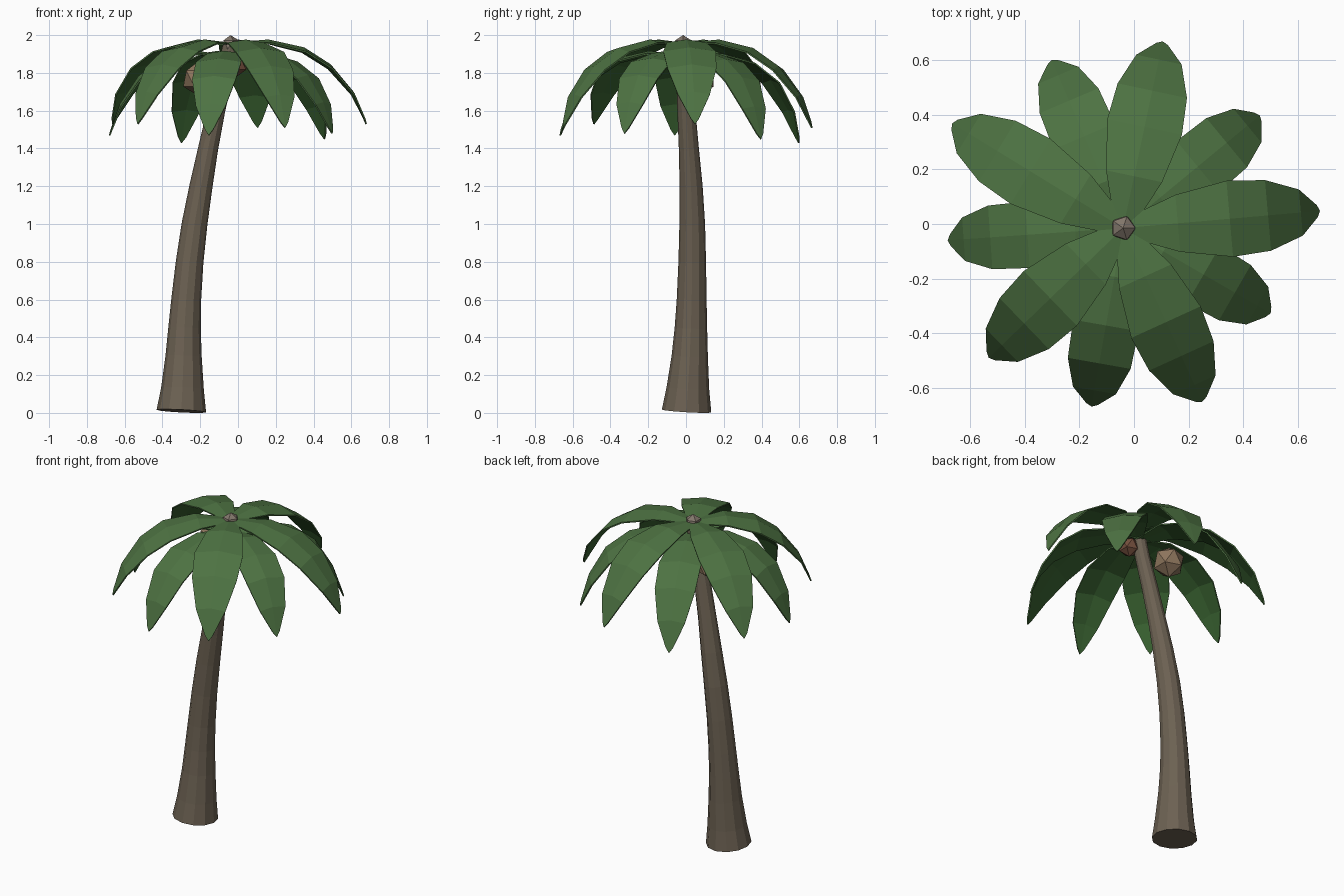
import bpy, bmesh, math
from mathutils import Vector, Matrix

if "Cube" in bpy.data.objects:
    bpy.data.objects.remove(bpy.data.objects["Cube"])


def material(name, rgb):
    m = bpy.data.materials.new(name)
    m.diffuse_color = (*rgb, 1)
    m.use_nodes = True
    m.node_tree.nodes["Principled BSDF"].inputs["Base Color"].default_value = m.diffuse_color
    return m


BARK = material("bark", (0.15, 0.12, 0.085))
LEAF = material("leaf_green", (0.075, 0.17, 0.055))
UNDER = material("leaf_underside", (0.04, 0.12, 0.03))
BUD = material("bud_bark", (0.22, 0.18, 0.145))
HUSK = material("tan_husk", (0.27, 0.18, 0.11))
HUSK_RED = material("red_husk", (0.17, 0.075, 0.045))


def finish(bm, name, *mats):
    me = bpy.data.meshes.new(name)
    bm.to_mesh(me)
    bm.free()
    for mat in mats:
        me.materials.append(mat)
    ob = bpy.data.objects.new(name, me)
    bpy.context.collection.objects.link(ob)
    return ob


# Curved trunk: x, y, z, radius of each ring, tilted to follow the path
SIDES = 12
rings = [(-.30, .003, .01, .131), (-.294, .01, .13, .113), (-.288, .02, .30, .096),
         (-.283, .026, .45, .086), (-.274, .03, .60, .079), (-.256, .033, .8, .073),
         (-.23, .033, 1.0, .068), (-.196, .027, 1.2, .061),
         (-.158, .015, 1.4, .053), (-.116, .002, 1.6, .048), (-.072, -.008, 1.78, .044),
         (-.04, -.015, 1.94, .042)]
bm = bmesh.new()
loops = []
for i, (x, y, z, r) in enumerate(rings):
    lo, hi = rings[max(i - 1, 0)], rings[min(i + 1, len(rings) - 1)]
    tangent = Vector(hi[:3]) - Vector(lo[:3])
    tilt = Vector((0, 0, 1)).rotation_difference(tangent)
    loops.append([bm.verts.new(Vector((x, y, z)) + tilt @ Vector(
        (r * math.cos(2 * math.pi * k / SIDES), r * math.sin(2 * math.pi * k / SIDES), 0)))
        for k in range(SIDES)])
for a, b in zip(loops, loops[1:]):
    for k in range(SIDES):
        n = (k + 1) % SIDES
        bm.faces.new((a[k], a[n], b[n], b[k]))
bm.faces.new(loops[0][::-1])
bm.faces.new(loops[-1])
low = min(v.co.z for v in bm.verts)
for v in loops[0]:
    v.co.z -= low
finish(bm, "trunk", BARK)

# Fronds: distance along, height, half width; upper and lower tiers alternate
UPPER = [(0, 1.96, .03), (.20, 1.977, .105), (.39, 1.935, .14),
         (.53, 1.845, .13), (.65, 1.70, .085), (.72, 1.53, .022)]
LOWER = [(0, 1.89, .03), (.18, 1.917, .09), (.36, 1.875, .122),
         (.50, 1.78, .117), (.60, 1.63, .08), (.66, 1.46, .022)]
# heading in degrees, reach, tip height
fronds = [(5, .725, 1.53), (39.5, .65, 1.45), (78, .70, 1.51), (113, .67, 1.43),
          (148.5, .735, 1.53), (184, .645, 1.47), (224, .685, 1.53),
          (260, .665, 1.47), (294.5, .70, 1.51), (330, .625, 1.48)]


def frond(name, profile, heading, reach, tip):
    bm = bmesh.new()
    rot = Matrix.Translation((-.04, -.015, 0)) @ Matrix.Rotation(math.radians(heading), 4, 'Z')
    length, tip_z, _ = profile[-1]
    rows = []
    for d, z, w in profile:
        t = d / length
        fold = .03 if t == 1 else -.15 * w      # tip corners rise, other edges droop
        z += (tip - tip_z) * t ** 3
        rows.append([bm.verts.new(rot @ Vector(
            (t * reach - abs(s) * .01 * (t == 1), s * w, z + abs(s) * fold)))
            for s in (-1, 0, 1)])
    for a, b in zip(rows, rows[1:]):
        for k in range(2):
            bm.faces.new((a[k], b[k], b[k + 1], a[k + 1]))
    ob = finish(bm, name, LEAF, UNDER)
    sol = ob.modifiers.new("thickness", 'SOLIDIFY')
    sol.thickness = .008
    sol.offset = -1
    sol.material_offset = 1


for i, spec in enumerate(fronds):
    frond(f"frond_{i + 1}", LOWER if i % 2 else UPPER, *spec)


# Coconuts and the crown bud
def ball(name, centre, r, mat):
    bm = bmesh.new()
    bmesh.ops.create_icosphere(bm, subdivisions=1, radius=r,
                               matrix=Matrix.Translation(centre))
    finish(bm, name, mat)


ball("coconut_left", (-.205, .065, 1.77), .095, HUSK)
ball("coconut_right", (-.002, -.045, 1.845), .062, HUSK_RED)
ball("crown_bud", (-.04, -.015, 1.95), .05, BUD)
